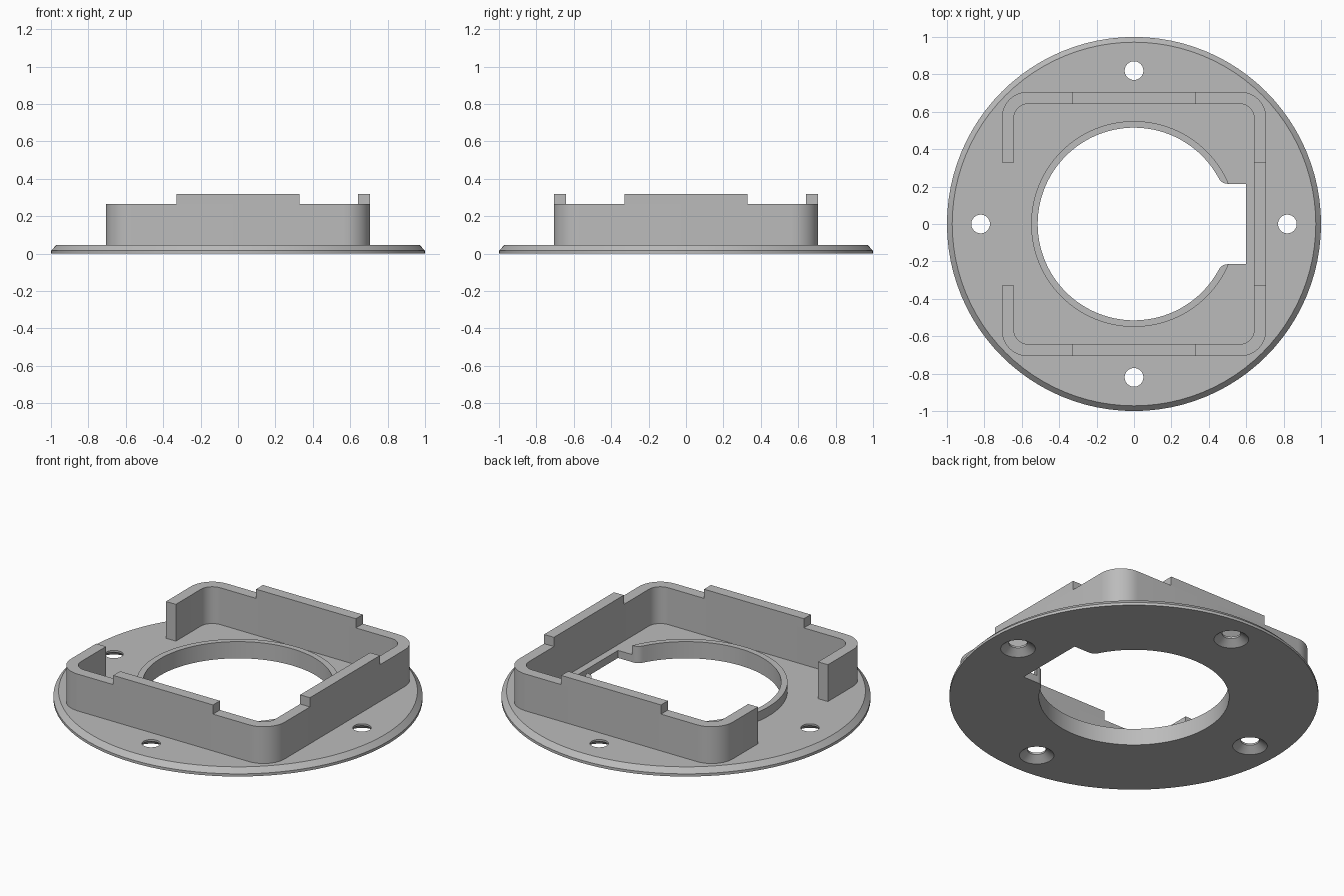
import bpy, bmesh, math
from math import cos, sin, pi

cube = bpy.data.objects.get("Cube")
if cube:
    bpy.data.objects.remove(cube, do_unlink=True)

grey = bpy.data.materials.new("plain grey")
grey.use_nodes = True
grey.diffuse_color = (0.5, 0.5, 0.5, 1)
grey.node_tree.nodes["Principled BSDF"].inputs["Base Color"].default_value = (0.5, 0.5, 0.5, 1)


def arc(cx, cy, r, a0, a1, n):
    """Points along an arc, ends included."""
    return [(cx + r * cos(a0 + (a1 - a0) * i / n), cy + r * sin(a0 + (a1 - a0) * i / n))
            for i in range(n + 1)]


def circle(r, n=96, cx=0, cy=0):
    return arc(cx, cy, r, 0, 2 * pi, n)[:-1]


def loft(name, sections):
    """Solid through stacked (outline, z) sections with equal point counts."""
    bm = bmesh.new()
    loops = [[bm.verts.new((x, y, z)) for x, y in pts] for pts, z in sections]
    n = len(loops[0])
    for low, high in zip(loops, loops[1:]):
        for i in range(n):
            j = (i + 1) % n
            bm.faces.new((low[i], low[j], high[j], high[i]))
    bm.faces.new(loops[0][::-1])
    bm.faces.new(loops[-1])
    bmesh.ops.recalc_face_normals(bm, faces=bm.faces)
    mesh = bpy.data.meshes.new(name)
    bm.to_mesh(mesh)
    bm.free()
    mesh.materials.append(grey)
    obj = bpy.data.objects.new(name, mesh)
    bpy.context.collection.objects.link(obj)
    return obj


def activate(obj):
    bpy.ops.object.select_all(action='DESELECT')
    obj.select_set(True)
    bpy.context.view_layer.objects.active = obj


def cut(obj, cutters):
    activate(obj)
    for cutter in cutters:
        mod = obj.modifiers.new("cut", 'BOOLEAN')
        mod.operation = 'DIFFERENCE'
        mod.solver = 'EXACT'
        mod.object = cutter
        bpy.ops.object.modifier_apply(modifier=mod.name)


def smooth(obj):
    activate(obj)
    bpy.ops.object.shade_smooth_by_angle(angle=math.radians(25))


TOP = 0.045            # top of the plate
BORE, NOTCH = 0.515, 0.215

# Bore cutter: circle with a square notch towards +x and rounded lead-ins
fx = 0.5
fr = (fx ** 2 + NOTCH ** 2 - BORE ** 2) / (2 * (BORE - NOTCH))
fy = NOTCH + fr
a = math.atan2(fy, fx)
lead = arc(fx, fy, fr, -pi / 2, a - pi, 8)
upper = [(0.6, NOTCH)] + lead
bore_outline = (upper + arc(0, 0, BORE, a, 2 * pi - a, 90)[1:-1]
                + [(x, -y) for x, y in reversed(upper)])
bore_cutter = loft("bore_cutter", [(bore_outline, -0.1), (bore_outline, 0.5)])

# Countersunk screw hole cutters
hole_cutters = []
for k in range(4):
    cx, cy = 0.82 * cos(k * pi / 2), 0.82 * sin(k * pi / 2)
    hole_cutters.append(loft("hole_cutter", [
        (circle(r, 40, cx, cy), z)
        for r, z in ((0.107, -0.01), (0.05, 0.034), (0.05, 0.1))]))

# Round base plate with bevelled upper rim
plate = loft("base_plate", [(circle(1), 0), (circle(1), 0.016), (circle(0.972), TOP)])
cut(plate, [bore_cutter] + hole_cutters)
smooth(plate)

# Raised lip around the bore
lip = loft("bore_lip", [(circle(0.55), TOP), (circle(0.55), 0.1)])
cut(lip, [bore_cutter])
smooth(lip)

for cutter in [bore_cutter] + hole_cutters:
    bpy.data.objects.remove(cutter, do_unlink=True)

# Rounded square wall, open in the middle of the -x side
OUT, THICK, HALF = 0.707, 0.065, 0.33


def wall_path(size, r):
    pts = [(-size, -HALF)]
    c = size - r
    for k, (sx, sy) in enumerate(((-1, -1), (1, -1), (1, 1), (-1, 1))):
        start = pi + k * pi / 2
        pts += arc(sx * c, sy * c, r, start, start + pi / 2, 10)
    return pts + [(-size, HALF)]


wall_outline = wall_path(OUT, 0.14) + wall_path(OUT - THICK, 0.075)[::-1]
wall = loft("surround_wall", [(wall_outline, TOP), (wall_outline, 0.265)])
smooth(wall)

# Raised tabs on the three closed sides
for side, k in (("front", -1), ("left", 0), ("back", 1)):
    c, s = round(cos(k * pi / 2)), round(sin(k * pi / 2))
    box = [(OUT - THICK, -HALF), (OUT, -HALF), (OUT, HALF), (OUT - THICK, HALF)]
    outline = [(x * c - y * s, x * s + y * c) for x, y in box]
    loft(side + "_tab", [(outline, 0.265), (outline, 0.32)])
